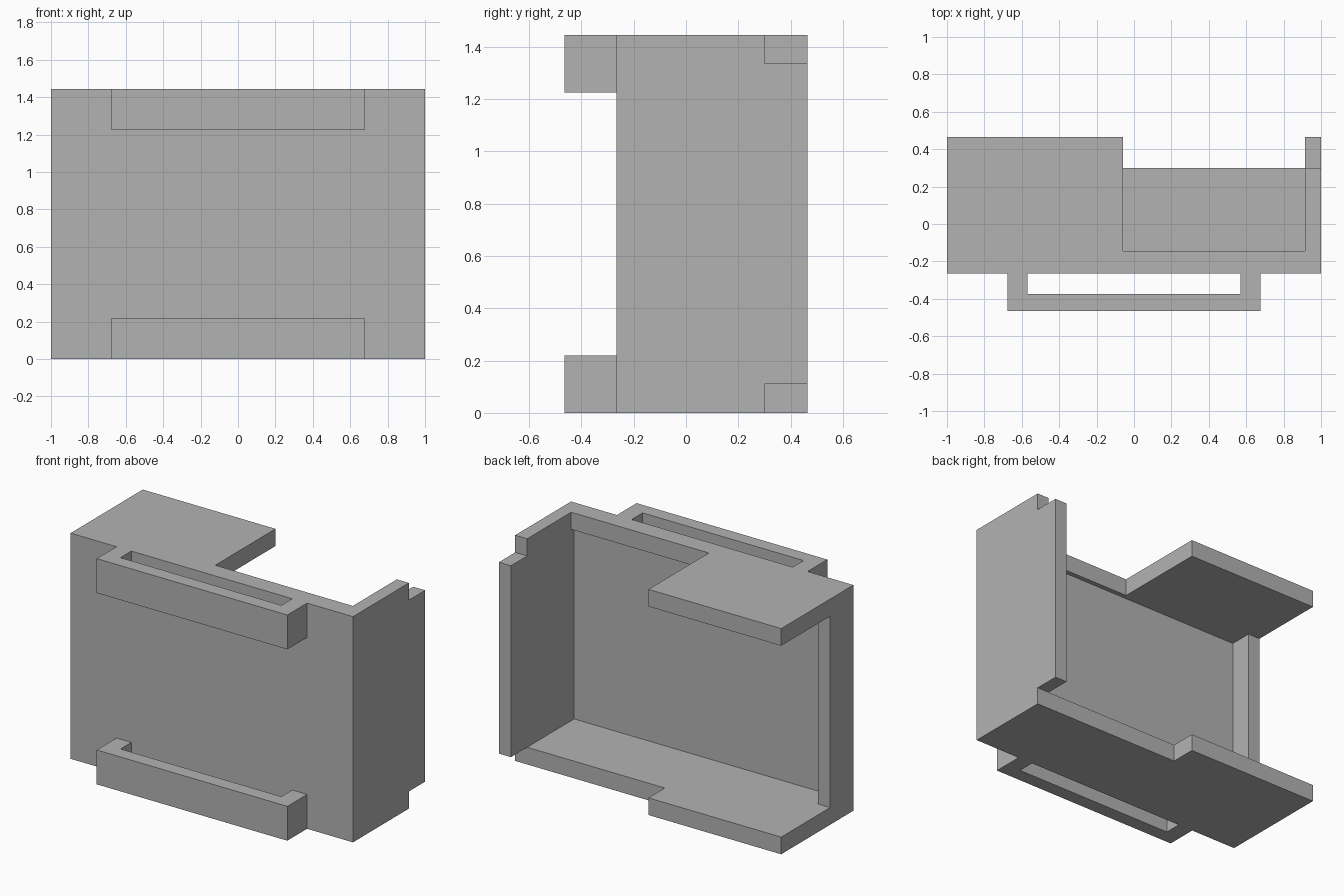
import bpy
import bmesh

cube = bpy.data.objects.get("Cube")
if cube:
    bpy.data.objects.remove(cube, do_unlink=True)

GREY = (0.45, 0.45, 0.45, 1.0)
mat = bpy.data.materials.new("plain_grey")
mat.use_nodes = True
mat.diffuse_color = GREY
mat.node_tree.nodes["Principled BSDF"].inputs["Base Color"].default_value = GREY

# Shared dimensions
X = 1.0              # half width
FRONT, BACK = -0.465, 0.465
WALL_FRONT = -0.265  # front face of the main wall
SHORT_BACK = 0.30    # set-back rear edge
STEP_X = -0.06       # where the plates step back
SIDE_IN = 0.915      # inner face of the side walls
HEIGHT, PLATE = 1.445, 0.11


def extrude_profile(name, outline, z0, z1):
    """Extrude a plan outline vertically from z0 to z1."""
    bm = bmesh.new()
    face = bm.faces.new([bm.verts.new((x, y, z0)) for x, y in outline])
    result = bmesh.ops.extrude_face_region(bm, geom=[face], use_keep_orig=True)
    top = [v for v in result["geom"] if isinstance(v, bmesh.types.BMVert)]
    bmesh.ops.translate(bm, verts=top, vec=(0, 0, z1 - z0))
    bmesh.ops.recalc_face_normals(bm, faces=bm.faces)
    mesh = bpy.data.meshes.new(name)
    bm.to_mesh(mesh)
    bm.free()
    mesh.materials.append(mat)
    obj = bpy.data.objects.new(name, mesh)
    bpy.context.scene.collection.objects.link(obj)
    return obj


# Stepped base
extrude_profile("base_plate", [
    (-X, WALL_FRONT), (X, WALL_FRONT), (X, SHORT_BACK),
    (STEP_X, SHORT_BACK), (STEP_X, BACK), (-X, BACK)], 0, PLATE)

# Front wall with one full side wall and one short return
extrude_profile("wall_shell", [
    (-X, WALL_FRONT), (X, WALL_FRONT), (X, BACK), (SIDE_IN, BACK),
    (SIDE_IN, -0.175), (-SIDE_IN, -0.175), (-SIDE_IN, -0.03), (-X, -0.03)],
    PLATE, HEIGHT - PLATE)

# Top plate with a large open corner and a rim
extrude_profile("top_plate", [
    (-X, WALL_FRONT), (X, WALL_FRONT), (X, SHORT_BACK), (SIDE_IN, SHORT_BACK),
    (SIDE_IN, -0.145), (STEP_X, -0.145), (STEP_X, BACK), (-X, BACK)],
    HEIGHT - PLATE, HEIGHT)

# Strap loops on the front, at the bottom and top
OUT, IN, SLOT = 0.675, 0.57, -0.375
loop = [(-OUT, WALL_FRONT), (-OUT, FRONT), (OUT, FRONT), (OUT, WALL_FRONT),
        (IN, WALL_FRONT), (IN, SLOT), (-IN, SLOT), (-IN, WALL_FRONT)]
LOOP_HEIGHT = 0.22
for name, z in (("lower_strap_loop", 0), ("upper_strap_loop", HEIGHT - LOOP_HEIGHT)):
    extrude_profile(name, loop, z, z + LOOP_HEIGHT)
